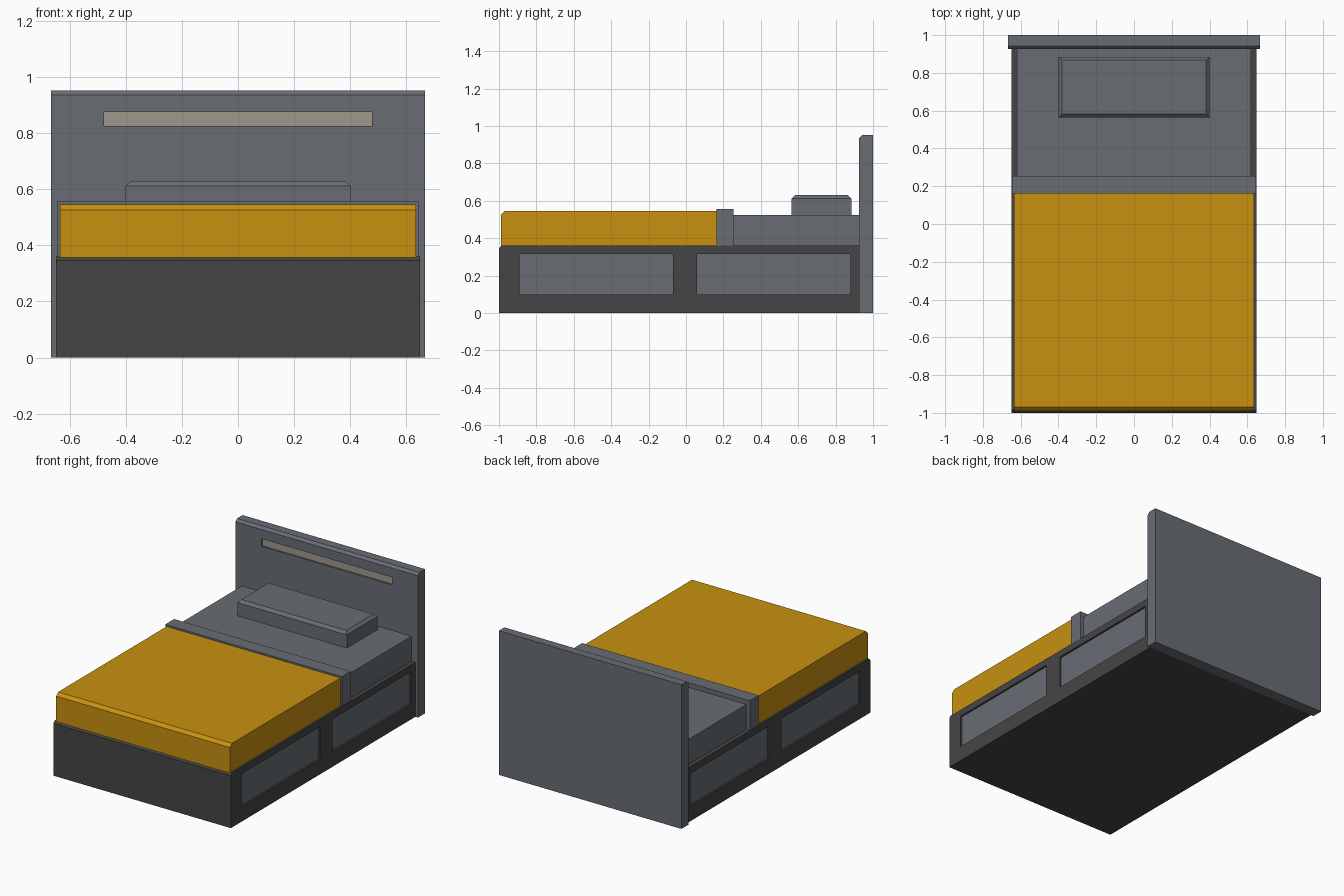
import bpy
import bmesh
from mathutils import Vector

if "Cube" in bpy.data.objects:
    bpy.data.objects.remove(bpy.data.objects["Cube"], do_unlink=True)


def material(name, rgb):
    m = bpy.data.materials.new(name)
    m.use_nodes = True
    m.diffuse_color = (*rgb, 1)
    m.node_tree.nodes["Principled BSDF"].inputs["Base Color"].default_value = (*rgb, 1)
    return m


GREY = material("slate grey", (0.139, 0.153, 0.175))
DARK = material("charcoal", (0.06, 0.06, 0.06))
GOLD = material("mustard", (0.58, 0.283, 0.005))
BEIGE = material("warm beige", (0.342, 0.314, 0.262))


def front_top(e):
    """The long edge along the top of the front."""
    a, b = (v.co for v in e.verts)
    return a.z > 0 and b.z > 0 and a.y < 0 and b.y < 0


def all_top(e):
    return all(v.co.z > 0 for v in e.verts)


def box(name, half_x, y, z, mats, chamfer=0, rule=front_top, recesses=()):
    """Box with chamfered edges; each recess is (side, axis, range, z range, depth)."""
    bm = bmesh.new()
    bmesh.ops.create_cube(bm, size=2)
    edges = [e for e in bm.edges if rule(e)]
    for v in bm.verts:
        v.co = (v.co.x * half_x, y[v.co.y > 0], z[v.co.z > 0])
    if chamfer:
        bmesh.ops.bevel(bm, geom=edges, offset=chamfer, segments=1, affect='EDGES')
    # Cut the outlines first, then push the outlined faces inward
    cuts = {(axis, c) for _, axis, span, _, _ in recesses for c in span}
    cuts |= {(2, c) for r in recesses for c in r[3]}
    for axis, c in sorted(cuts):
        n = Vector((0, 0, 0))
        n[axis] = 1
        bmesh.ops.bisect_plane(bm, geom=bm.verts[:] + bm.edges[:] + bm.faces[:],
                               plane_co=n * c, plane_no=n, dist=1e-5)
    for side, axis, span, height, depth in recesses:
        n = Vector(side)
        bm.normal_update()
        hit = []
        for f in bm.faces:
            c = f.calc_center_median()
            if (f.normal.dot(n) > 0.99 and span[0] < c[axis] < span[1]
                    and height[0] < c.z < height[1]):
                hit.append(f)
        for f in bmesh.ops.extrude_discrete_faces(bm, faces=hit)["faces"]:
            f.material_index = 1
            bmesh.ops.translate(bm, verts=f.verts[:], vec=n * -depth)
    mesh = bpy.data.meshes.new(name)
    bm.to_mesh(mesh)
    bm.free()
    for m in mats:
        mesh.materials.append(m)
    ob = bpy.data.objects.new(name, mesh)
    bpy.context.scene.collection.objects.link(ob)
    return ob


# Frame with two recessed drawer fronts on each side
drawers = [((s, 0, 0), 1, span, (0.10, 0.315), 0.012)
           for s in (-1, 1) for span in ((-0.89, -0.07), (0.06, 0.88))]
box("bed_frame", 0.648, (-1, 0.93), (0, 0.36), [DARK, GREY], 0.014, recesses=drawers)

# Headboard with a recessed light strip
slot = [((0, -1, 0), 0, (-0.477, 0.477), (0.825, 0.875), 0.01)]
box("headboard", 0.667, (0.926, 1), (0, 0.952), [GREY, BEIGE], 0.016, recesses=slot)

# Bedding
box("mattress", 0.62, (0.2, 0.93), (0.355, 0.525), [GREY])
box("blanket", 0.635, (-0.99, 0.18), (0.355, 0.545), [GOLD], 0.02)
box("blanket_fold", 0.645, (0.162, 0.255), (0.355, 0.556), [GREY])
box("pillow", 0.40, (0.565, 0.885), (0.52, 0.63), [GREY], 0.018, rule=all_top)
